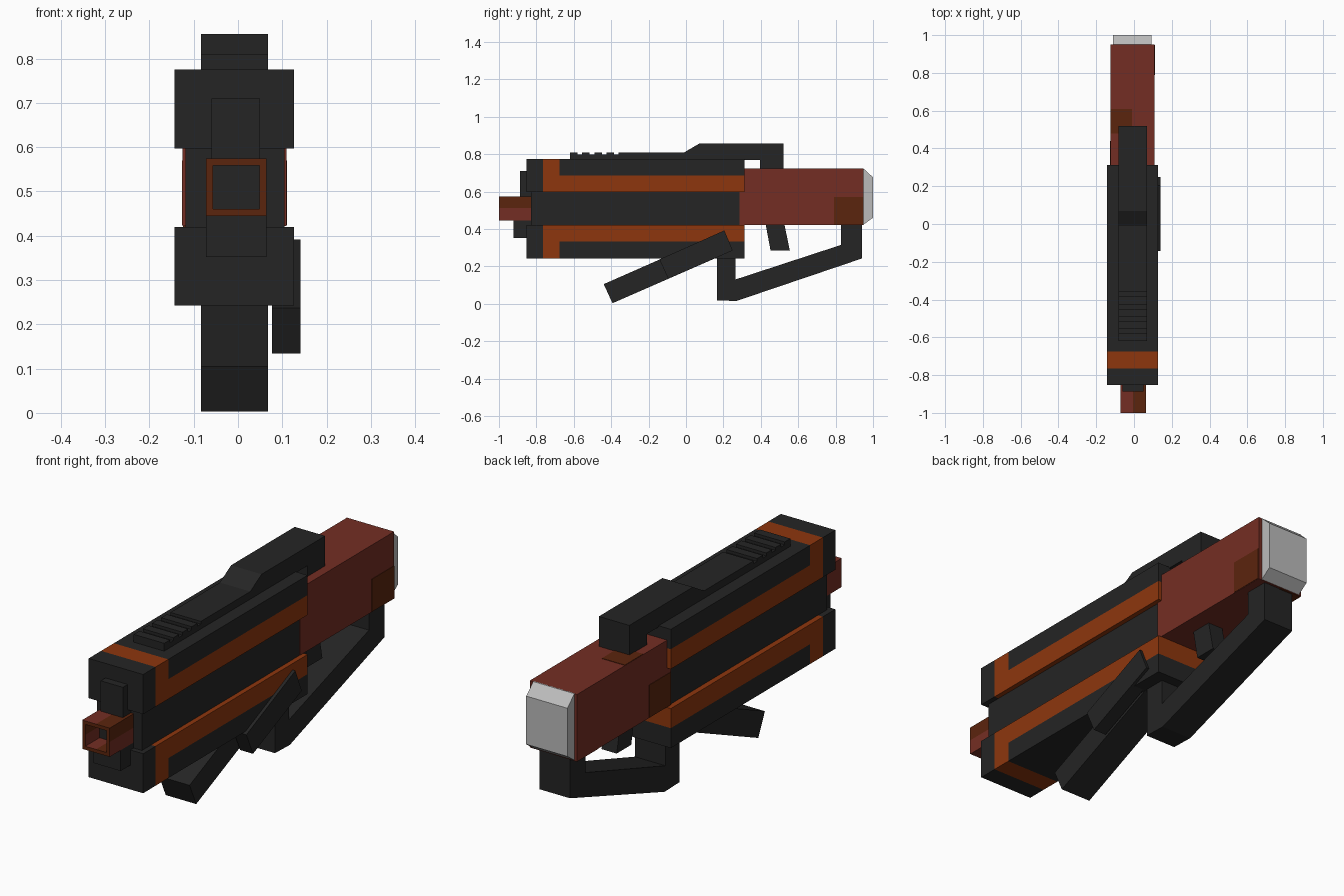
import bpy, bmesh
from mathutils import Vector

if "Cube" in bpy.data.objects:
    bpy.data.objects.remove(bpy.data.objects["Cube"])


def material(name, rgb):
    m = bpy.data.materials.new(name)
    m.diffuse_color = (*rgb, 1)
    m.use_nodes = True
    m.node_tree.nodes["Principled BSDF"].inputs["Base Color"].default_value = m.diffuse_color
    return m


BLACK = material("charcoal", (0.018, 0.018, 0.018))
RED = material("rust red", (0.175, 0.027, 0.017))
ORANGE = material("burnt orange", (0.27, 0.037, 0.004))
BROWN = material("dark brown", (0.105, 0.018, 0.004))
GREY = material("light grey", (0.5, 0.5, 0.5))


def finish(name, bm, mats, rule=None):
    bmesh.ops.recalc_face_normals(bm, faces=bm.faces)
    bm.normal_update()
    if rule:
        for f in bm.faces:
            f.material_index = rule(f.calc_center_median(), f.normal)
    me = bpy.data.meshes.new(name)
    bm.to_mesh(me)
    bm.free()
    for m in mats:
        me.materials.append(m)
    ob = bpy.data.objects.new(name, me)
    bpy.context.collection.objects.link(ob)
    return ob


def box_mesh(x, y, z):
    bm = bmesh.new()
    bmesh.ops.create_cube(bm, size=1)
    for v in bm.verts:
        v.co = Vector([(r[0] + r[1]) / 2 + c * (r[1] - r[0]) for r, c in zip((x, y, z), v.co)])
    return bm


def cut(bm, co, no):
    bmesh.ops.bisect_plane(bm, geom=bm.verts[:] + bm.edges[:] + bm.faces[:],
                           plane_co=co, plane_no=no)


def box(name, x, y, z, mat):
    return finish(name, box_mesh(x, y, z), [mat])


def side_profile(name, x, pts, mat):
    """Extrude a (y, z) outline across the x range."""
    bm = bmesh.new()
    rings = [[bm.verts.new((xx, *p)) for p in pts] for xx in x]
    bm.faces.new(rings[0])
    bm.faces.new(rings[1][::-1])
    for i in range(len(pts)):
        j = (i + 1) % len(pts)
        bm.faces.new((rings[0][i], rings[0][j], rings[1][j], rings[1][i]))
    return finish(name, bm, [mat])


NARROW = (-0.083, 0.068)
STOCK_X = (-0.125, 0.109)

# Upper and lower body shells: black cap, orange band, orange inner half, black outer half
for name, z, split, outer in (("upper_shell", (0.597, 0.775), 0.686, 1),
                              ("lower_shell", (0.243, 0.42), 0.332, -1)):
    bm = box_mesh((-0.143, 0.127), (-0.853, 0.312), z)
    cut(bm, (0, -0.765, 0), (0, 1, 0))
    cut(bm, (0, -0.675, 0), (0, 1, 0))
    cut(bm, (0, 0, split), (0, 0, 1))

    def shell_rule(c, n):
        if c.y < -0.765:
            return 0
        if c.y < -0.675:
            return 1
        return 0 if (c.z - split) * outer > 0 else 1
    finish(name, bm, [BLACK, ORANGE], shell_rule)

# Core between the shells
box("body_core", (-0.118, 0.105), (-0.83, 0.29), (0.41, 0.605), BLACK)

# Stock, its darker patches, and the butt pad
box("stock", STOCK_X, (0.285, 0.95), (0.422, 0.722), RED)


def patch(name, x, y, z):
    box(name, x, y, z, BROWN)


patch("stock_patch_right", (0.108, 0.111), (0.79, 0.948), (0.424, 0.57))
patch("stock_patch_left", (-0.127, -0.124), (0.287, 0.44), (0.424, 0.57))
patch("stock_patch_top", (-0.124, -0.01), (0.48, 0.61), (0.721, 0.724))
patch("stock_patch_bottom", (-0.124, -0.01), (0.8, 0.948), (0.420, 0.423))
side_profile("butt_pad", (-0.112, 0.092),
             [(0.945, 0.722), (0.95, 0.722), (1.0, 0.676), (1.0, 0.46), (0.95, 0.424), (0.945, 0.424)], GREY)

# Muzzle with a square bore
bm = box_mesh((-0.072, 0.064), (-1.0, -0.82), (0.445, 0.574))
bm.normal_update()
front = [min(bm.faces, key=lambda f: f.calc_center_median().y)]
bmesh.ops.inset_region(bm, faces=front, thickness=0.022)
bmesh.ops.inset_region(bm, faces=front, thickness=0.0001, depth=-0.1)
cut(bm, (-0.004, 0, 0), (1, 0, 0))
cut(bm, (0, 0, 0.512), (0, 0, 1))


def muzzle_rule(c, n):
    if -0.0515 < c.x < 0.0435 and 0.465 < c.z < 0.5535 and c.y < -0.85:
        return 2
    if n.y < -0.5 or (n.x > 0.5 and c.z > 0.512) or (n.z > 0.5 and c.x > -0.004):
        return 1
    return 0


finish("muzzle", bm, [RED, BROWN, BLACK], muzzle_rule)

# Blocks above and below the muzzle
box("front_sight_block", (-0.06, 0.05), (-0.887, -0.82), (0.57, 0.71), BLACK)
box("under_muzzle_block", (-0.072, 0.064), (-0.922, -0.82), (0.352, 0.448), BLACK)

# Top rail with a raised rear hook and small ridges at the front
side_profile("top_rail", NARROW,
             [(-0.62, 0.77), (-0.62, 0.797), (-0.36, 0.797), (-0.36, 0.809), (-0.01, 0.809),
              (0.07, 0.856), (0.52, 0.856), (0.52, 0.715), (0.395, 0.715), (0.395, 0.77)], BLACK)
for i in range(4):
    y = -0.62 + i * 0.065
    side_profile(f"rail_ridge_{i + 1}", NARROW,
                 [(y, 0.79), (y, 0.81), (y + 0.04, 0.81), (y + 0.04, 0.79)], BLACK)

# Rear handle loop and trigger
side_profile("handle_loop", NARROW,
             [(0.165, 0.26), (0.165, 0.018), (0.27, 0.015), (0.94, 0.242), (0.94, 0.43),
              (0.83, 0.43), (0.83, 0.315), (0.265, 0.13), (0.265, 0.26)], BLACK)
side_profile("trigger", (-0.045, 0.03),
             [(0.425, 0.43), (0.525, 0.43), (0.555, 0.285), (0.452, 0.285)], BLACK)

# Slanted foregrip and the lever alongside it
side_profile("foregrip", NARROW,
             [(-0.44, 0.105), (-0.393, 0.003), (0.19, 0.258), (0.14, 0.36)], BLACK)
side_profile("side_lever", (0.077, 0.141),
             [(-0.142, 0.237), (-0.095, 0.134), (0.25, 0.285), (0.205, 0.392)], BLACK)
